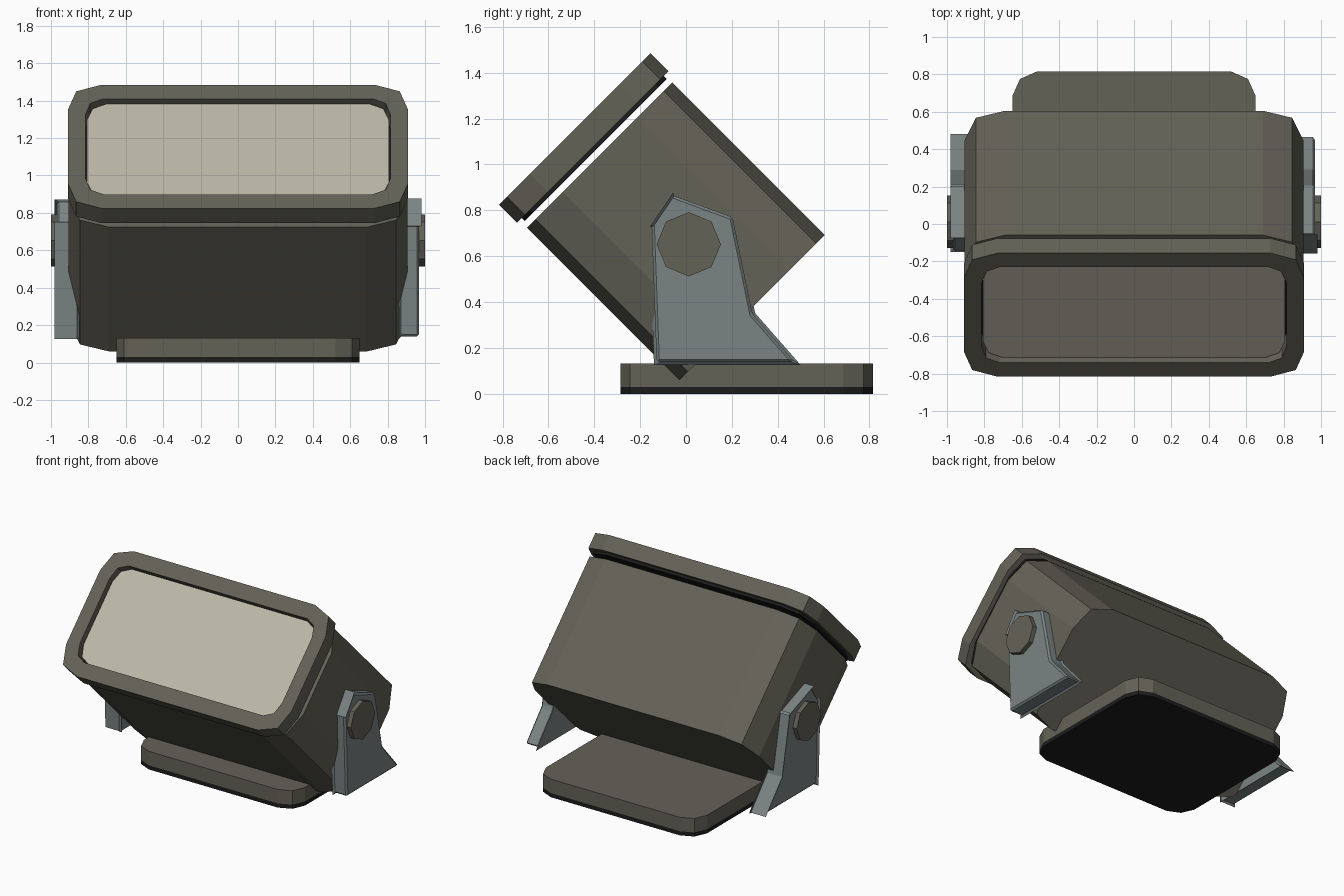
import bpy, bmesh, math

if "Cube" in bpy.data.objects:
    bpy.data.objects.remove(bpy.data.objects["Cube"])

TILT = math.radians(45)


def material(name, rgb):
    m = bpy.data.materials.new(name)
    m.diffuse_color = (*rgb, 1)
    m.use_nodes = True
    m.node_tree.nodes["Principled BSDF"].inputs["Base Color"].default_value = m.diffuse_color
    return m


olive = material("olive_grey", (0.127, 0.122, 0.095))
steel = material("blue_grey_steel", (0.195, 0.228, 0.228))
cream = material("cream_glass", (0.50, 0.475, 0.39))
black = material("black_rubber", (0.012, 0.012, 0.012))


def section(hx, lo, hi, corner):
    """Rounded rectangle: corner lists (x inset, y inset) from the top edge to the side."""
    cy, hy = (lo + hi) / 2, (hi - lo) / 2
    quarter = [(hx - a, hy - b) for a, b in corner]
    half = quarter + [(x, -y) for x, y in reversed(quarter)]
    full = half + [(-x, -y) for x, y in half]
    return [(x, cy + y) for x, y in reversed(full)]      # counter-clockwise


def finish(bm, name, mat, tilt):
    bmesh.ops.recalc_face_normals(bm, faces=bm.faces)
    me = bpy.data.meshes.new(name)
    bm.to_mesh(me)
    bm.free()
    me.materials.append(mat)
    ob = bpy.data.objects.new(name, me)
    bpy.context.collection.objects.link(ob)
    if tilt:
        ob.rotation_euler.x = TILT
    return ob


def prism(name, pts, z0, z1, mat, tilt=False, hole=None):
    """Extrude an outline along z, optionally as a ring around a hole."""
    bm = bmesh.new()
    n = len(pts)

    def ring(outline, z):
        return [bm.verts.new((x, y, z)) for x, y in outline]

    def bridge(a, b):
        for i in range(n):
            j = (i + 1) % n
            bm.faces.new((a[i], a[j], b[j], b[i]))

    bottom, top = ring(pts, z0), ring(pts, z1)
    bridge(bottom, top)
    if hole:
        hole_top, hole_bottom = ring(hole, z1), ring(hole, z0)
        bridge(top, hole_top)
        bridge(hole_top, hole_bottom)
        bridge(hole_bottom, bottom)
    else:
        bm.faces.new(list(reversed(bottom)))
        bm.faces.new(top)
    return finish(bm, name, mat, tilt)


# Base plate with a rubber pad underneath
foot = section(0.65, -0.285, 0.815, [(0.13, 0), (0.04, 0.04), (0, 0.13)])
prism("base_pad", foot, 0, 0.03, black)
prism("base_plate", foot, 0.03, 0.132, olive)

# Tilted lamp housing, bezel, gasket and lens (local z is the beam direction)
prism("lamp_housing", section(0.905, 0.022, 0.918, [(0.215, 0), (0.06, 0.053), (0, 0.22)]),
      0.062, 1.002, olive, True)
prism("gasket", section(0.88, 0.035, 0.912, [(0.18, 0), (0.05, 0.05), (0, 0.19)]),
      1.03, 1.052, black, True)
opening = section(0.815, 0.112, 0.834, [(0.095, 0), (0.025, 0.035), (0, 0.12)])
prism("bezel", section(0.91, 0.006, 0.94, [(0.18, 0), (0.045, 0.05), (0, 0.19)]),
      1.048, 1.16, olive, True, opening)
prism("lens", section(0.807, 0.118, 0.828, [(0.10, 0), (0.03, 0.035), (0, 0.12)]),
      1.05, 1.126, cream, True)

# Side brackets and pivot bolts, one pair per side
BRACKET = [(-0.128, 0.138), (0.473, 0.138), (0.29, 0.347),
           (0.203, 0.77), (-0.063, 0.868), (-0.15, 0.739)]
BOLT = [(0.012 + 0.14 * math.cos(i * math.pi / 4), 0.652 + 0.14 * math.sin(i * math.pi / 4))
        for i in range(8)]


def side_part(name, outline, x0, x1, mat, bevel=0):
    for label, s in (("right", 1), ("left", -1)):
        ob = prism(f"{name}_{label}", outline, x0, x1, mat)
        bm = bmesh.new()
        bm.from_mesh(ob.data)
        for v in bm.verts:                                # outline (y, z) swept along x
            y, z, x = v.co
            v.co = (s * x, y, z)
        if bevel:
            bmesh.ops.bevel(bm, geom=bm.edges[:], offset=bevel, segments=1, affect='EDGES')
        bmesh.ops.recalc_face_normals(bm, faces=bm.faces)
        bm.to_mesh(ob.data)
        bm.free()


side_part("bracket", BRACKET, 0.86, 0.968, steel, 0.012)
side_part("pivot_bolt", BOLT, 0.88, 1.0, olive)
